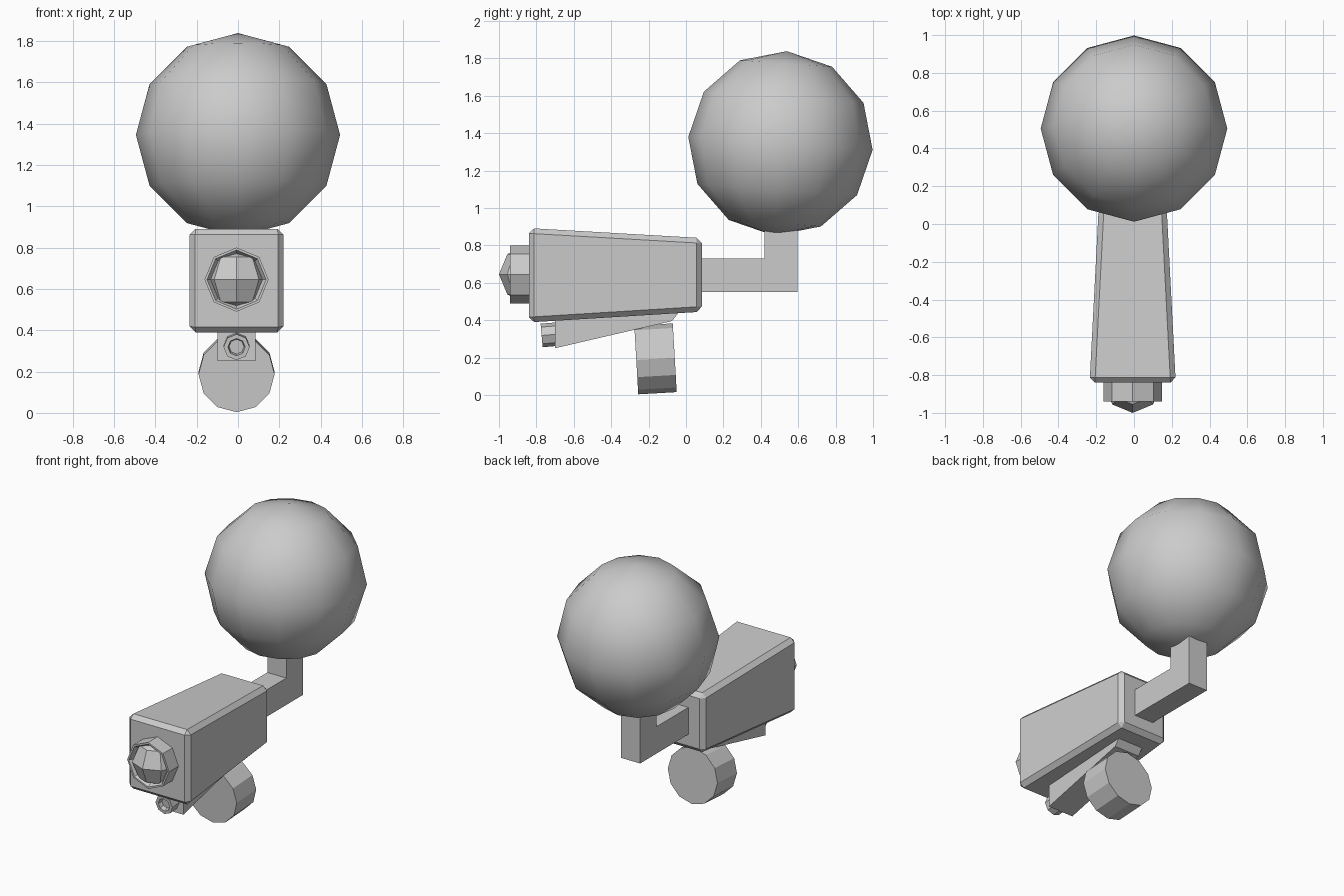
import bpy, bmesh, math
from mathutils import Matrix, Vector

cube = bpy.data.objects.get("Cube")
if cube:
    bpy.data.objects.remove(cube, do_unlink=True)

CX = -0.007  # shared centre line of the parts below the ball

grey = bpy.data.materials.new("light_grey")
grey.use_nodes = True
COLOUR = (0.6, 0.6, 0.6, 1)
grey.diffuse_color = COLOUR
grey.node_tree.nodes["Principled BSDF"].inputs["Base Color"].default_value = COLOUR


def finish(bm, name):
    bmesh.ops.recalc_face_normals(bm, faces=bm.faces)
    mesh = bpy.data.meshes.new(name)
    bm.to_mesh(mesh)
    bm.free()
    mesh.materials.append(grey)
    obj = bpy.data.objects.new(name, mesh)
    bpy.context.collection.objects.link(obj)
    return obj


def extrude_profile(name, points, width):
    """Side profile of (y, z) points, given a width along x."""
    bm = bmesh.new()
    face = bm.faces.new([bm.verts.new((CX - width / 2, y, z)) for y, z in points])
    ext = bmesh.ops.extrude_face_region(bm, geom=[face])
    verts = [v for v in ext["geom"] if isinstance(v, bmesh.types.BMVert)]
    bmesh.ops.translate(bm, verts=verts, vec=(width, 0, 0))
    return finish(bm, name)


def lathe(name, profile, sides, centre, tilt=0.0):
    """Spin (radius, y) points round the y axis, capping both ends; tilt raises the back."""
    bm = bmesh.new()
    rings = []
    for r, y in profile:
        angles = [2 * math.pi * i / sides for i in range(sides)]
        rings.append([bm.verts.new((r * math.sin(a), y, r * math.cos(a))) for a in angles])
    for a, b in zip(rings, rings[1:]):
        for i in range(sides):
            j = (i + 1) % sides
            bm.faces.new((a[i], a[j], b[j], b[i]))
    bm.faces.new(rings[0])
    bm.faces.new(rings[-1])
    bm.transform(Matrix.Translation(centre) @ Matrix.Rotation(math.radians(tilt), 4, 'X'))
    return finish(bm, name)


def ball(name, segments, rings, radius, centre, tilt=0.0):
    bm = bmesh.new()
    bmesh.ops.create_uvsphere(bm, u_segments=segments, v_segments=rings, radius=radius)
    bm.transform(Matrix.Translation(centre) @ Matrix.Rotation(math.radians(tilt), 4, 'X'))
    return finish(bm, name)


# Large smooth ball, leaning slightly back
tank = ball("ball_tank", 12, 6, 0.494, (0, 0.505, 1.345), -4)
for poly in tank.data.polygons:
    poly.use_smooth = True

# Body: box tapering towards the back, with chamfered edges
bm = bmesh.new()
bmesh.ops.create_cube(bm, size=2)
for v in bm.verts:
    if v.co.y < 0:
        v.co = Vector((CX + v.co.x * 0.228, -0.84, 0.64 + v.co.z * 0.252))
    else:
        v.co = Vector((CX + v.co.x * 0.18, 0.085, 0.642 + v.co.z * 0.197))
bmesh.ops.bevel(bm, geom=bm.edges[:], offset=0.028, offset_type='OFFSET',
                segments=1, profile=0.5, affect='EDGES')
finish(bm, "body")

# Nozzle: funnel ring with a faceted dome inside
lathe("nozzle_ring", [(0.155, 0.05), (0.155, -0.1), (0.143, -0.1), (0.112, -0.05)],
      8, (CX, -0.84, 0.645))
ball("nozzle_dome", 8, 4, 0.153, (CX, -0.847, 0.645))

# Bent arm holding the ball
extrude_profile("arm", [(0.05, 0.55), (0.595, 0.55), (0.595, 0.95),
                        (0.42, 0.95), (0.42, 0.73), (0.05, 0.73)], 0.14)

# Sloping lower barrel housing and its short muzzle
extrude_profile("lower_housing", [(-0.7, 0.25), (-0.7, 0.43), (-0.04, 0.47),
                                  (-0.04, 0.44), (-0.075, 0.395)], 0.185)
lathe("lower_muzzle", [(0.063, 0.1), (0.063, 0), (0.042, 0), (0.036, 0.03)],
      8, (CX, -0.772, 0.318), 5)

# Drum magazine
lathe("drum", [(0.184, -0.103), (0.184, 0.103)], 12, (CX, -0.163, 0.193), 3.3)
